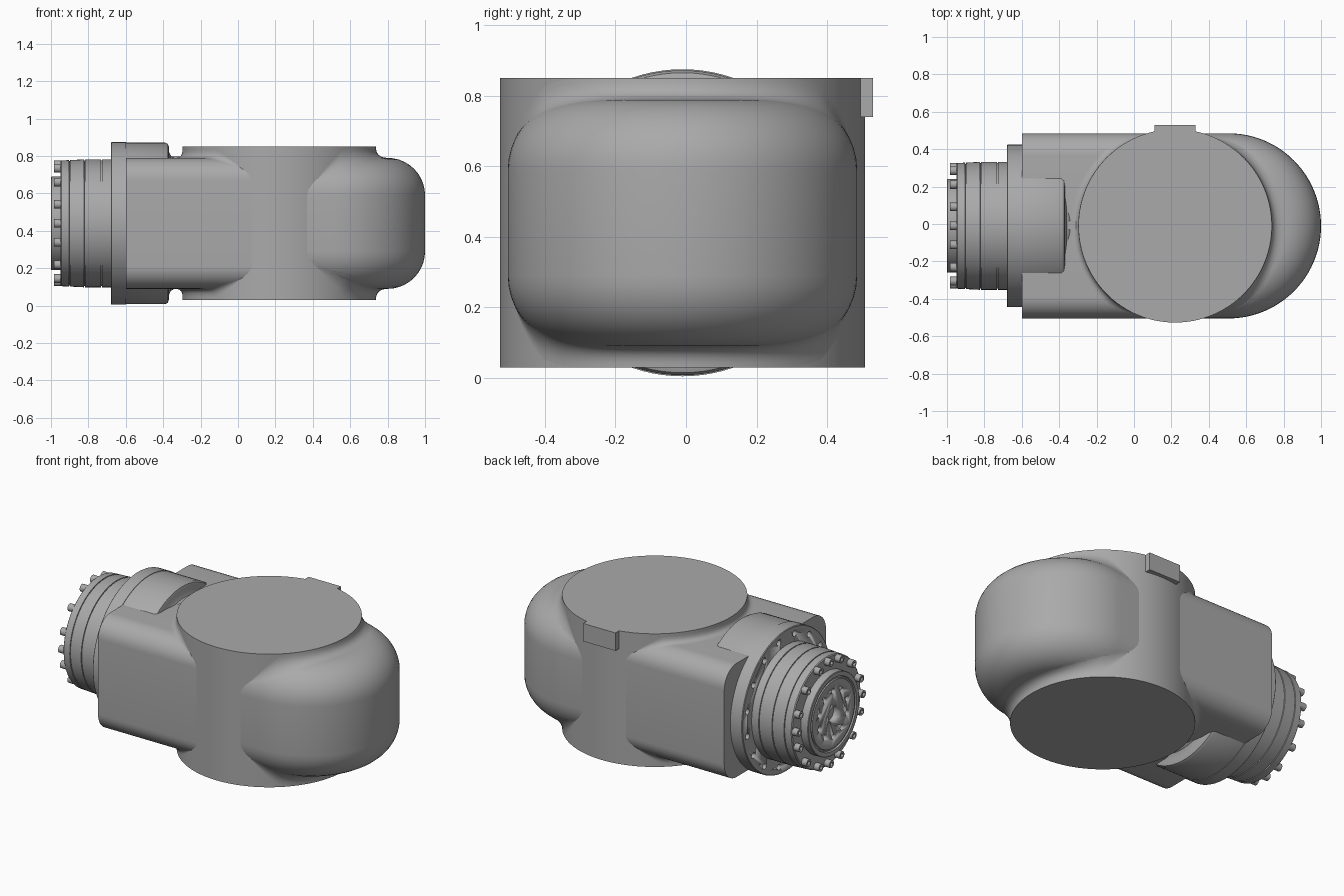
import bpy, bmesh
from math import sin, cos, pi, hypot, sqrt, radians
from mathutils import Matrix, Vector

old = bpy.data.objects.get("Cube")
if old:
    bpy.data.objects.remove(old)

CX, CY, CZ = 0.22, -0.01, 0.44      # drum axis and arm axis height
DRUM_R, HALF_H = 0.517, 0.41
BODY_R, BODY_H = 0.495, 0.35        # half width and half height of the body
BULGE_X, BULGE_C, ARM_C = 0.505, 0.2, 0.12

grey = bpy.data.materials.new("machine grey")
grey.use_nodes = True
COLOUR = (0.4, 0.4, 0.4, 1)
grey.diffuse_color = COLOUR
grey.node_tree.nodes["Principled BSDF"].inputs["Base Color"].default_value = COLOUR


def finish(name, bm, angle=35):
    bmesh.ops.recalc_face_normals(bm, faces=bm.faces)
    mesh = bpy.data.meshes.new(name)
    bm.to_mesh(mesh)
    bm.free()
    mesh.materials.append(grey)
    ob = bpy.data.objects.new(name, mesh)
    bpy.context.collection.objects.link(ob)
    bpy.ops.object.select_all(action="DESELECT")
    ob.select_set(True)
    bpy.context.view_layer.objects.active = ob
    bpy.ops.object.shade_smooth_by_angle(angle=radians(angle))
    return ob


def loft(bm, loops, closed=True, caps=True):
    rows = [[bm.verts.new(p) for p in loop] for loop in loops]
    n = len(rows[0])
    for a, b in zip(rows, rows[1:]):
        for i in range(n if closed else n - 1):
            j = (i + 1) % n
            bm.faces.new((a[i], a[j], b[j], b[i]))
    if caps:
        bm.faces.new(rows[0])
        bm.faces.new(rows[-1])


def on_axis(x, r, a):
    return Vector((x, CY + r * sin(a), CZ + r * cos(a)))


def lathe(name, profile, steps=96):
    bm = bmesh.new()
    loft(bm, [[on_axis(x, r, 2 * pi * i / steps) for i in range(steps)]
              for x, r in profile])
    return finish(name, bm)


def add_pegs(bm, x, length, radius, places, sides=16):
    for ring_r, angle in places:
        spot = Matrix.Translation(on_axis(x, ring_r, angle)) @ Matrix.Rotation(pi / 2, 4, "Y")
        bmesh.ops.create_cone(bm, cap_ends=True, segments=sides, radius1=radius,
                              radius2=radius, depth=length, matrix=spot)


def drill(target, x, length, groups):
    bm = bmesh.new()
    for radius, places in groups:
        add_pegs(bm, x, length, radius, places)
    cutter = finish("hole_cutter", bm)
    cutter.hide_render = True
    mod = target.modifiers.new("holes", "BOOLEAN")
    mod.operation, mod.solver, mod.object = "DIFFERENCE", "EXACT", cutter
    bpy.context.view_layer.objects.active = target
    bpy.ops.object.modifier_apply(modifier="holes")
    bpy.data.objects.remove(cutter)


def box(name, lo, hi):
    bm = bmesh.new()
    lo, hi = Vector(lo), Vector(hi)
    bmesh.ops.create_cube(bm, size=1, matrix=Matrix.Translation((lo + hi) / 2)
                          @ Matrix.Diagonal((*(hi - lo), 1)))
    return finish(name, bm)


# Vertical drum
bm = bmesh.new()
bmesh.ops.create_cone(bm, cap_ends=True, segments=128, radius1=DRUM_R, radius2=DRUM_R,
                      depth=2 * HALF_H, matrix=Matrix.Translation((CX, CY, CZ)))
finish("drum", bm)

# Rounded bulge: stadium outline lofted over a rounded edge
bm = bmesh.new()
loops = []
for side in (-1, 1):
    for k in range(11):
        a = pi / 20 * (10 - k if side < 0 else k)
        r = BODY_R - BULGE_C + BULGE_C * cos(a)
        z = CZ + side * (BODY_H - BULGE_C + BULGE_C * sin(a))
        loop = [(BULGE_X + r * cos(t), CY + r * sin(t), z)
                for t in [pi * i / 48 - pi / 2 for i in range(49)]]
        loops.append([(CX, CY - r, z)] + loop + [(CX, CY + r, z)])
loft(bm, loops)
finish("rounded_bulge", bm)

# Arm: rounded rectangle section swept along x
section = []
for quarter in range(4):
    sy = 1 if quarter in (0, 3) else -1
    sz = 1 if quarter < 2 else -1
    for i in range(11):
        a = pi / 2 * (quarter + i / 10)
        section.append((CY + sy * (BODY_R - ARM_C) + ARM_C * cos(a),
                        CZ + sz * (BODY_H - ARM_C) + ARM_C * sin(a)))
bm = bmesh.new()
loft(bm, [[(x, y, z) for y, z in section] for x in (-0.6, CX)])
finish("arm", bm)


# Concave fillets where the drum meets the body, above and below
def body_height(x, y, c):
    d = hypot(max(0, x - BULGE_X), y - CY) if c == BULGE_C else abs(y - CY)
    e = min(c, max(0, d - (BODY_R - c)))
    return BODY_H - c + sqrt(c * c - e * e)


def fillet(name, middle, spread, c, size):
    bm = bmesh.new()
    for side in (-1, 1):
        rows = []
        for i in range(49):
            t = middle + spread * (i / 24 - 1)
            f = size * min(1, 4 * (1 - abs(i / 24 - 1)) + 0.02)
            h = [body_height(CX + r * cos(t), CY + r * sin(t), c)
                 for r in (DRUM_R, DRUM_R + f)]
            row = []
            for k in range(9):
                s = k / 8
                r = DRUM_R + f * s * s
                z = (1 - s) ** 2 * min(HALF_H, h[0] + f) + 2 * s * (1 - s) * h[0] + s * s * h[1]
                row.append((CX + r * cos(t), CY + r * sin(t), CZ + side * z))
            rows.append(row)
        loft(bm, rows, closed=False, caps=False)
        bmesh.ops.recalc_face_normals(bm, faces=bm.faces)
    finish(name, bm, 60)


fillet("bulge_fillet", 0, radians(66), BULGE_C, 0.065)
fillet("arm_fillet", pi, radians(66), ARM_C, 0.04)

# Round boss sunk into the arm, with a blended inner end
lathe("arm_boss", [(-0.61, 0.432), (-0.39, 0.432), (-0.375, 0.425), (-0.37, 0.41),
                   (-0.37, 0.385), (-0.36, 0.362), (-0.34, 0.35), (-0.33, 0.34)])

# Drilled flange
flange = lathe("flange", [(-0.6, 0.435), (-0.676, 0.435), (-0.68, 0.431)])
drill(flange, -0.68, 0.06, [(0.018, [(0.39, pi * (i + 0.5) / 8) for i in range(16)])])

# Motor housing with thin seam grooves
profile = [(-0.67, 0.342)]
for seam in (-0.73, -0.82, -0.9):
    r = 0.342 if seam > -0.85 else 0.338
    profile += [(seam + 0.003, r), (seam + 0.002, r - 0.006),
                (seam - 0.002, r - 0.006), (seam - 0.003, r)]
profile += [(-0.945, 0.336), (-0.95, 0.33)]
lathe("motor_housing", profile)

# Output hub: raised rim, drilled plate and centre bore
hub = lathe("output_hub", [(-0.94, 0.25), (-0.997, 0.25), (-1.0, 0.247), (-1.0, 0.222),
                           (-0.992, 0.218), (-0.992, 0.21), (-0.998, 0.206)])
drill(hub, -1.0, 0.07, [(0.048, [(0, 0)]),
                        (0.017, [(0.14, 2 * pi * i / 10) for i in range(10)])])

# Socket head bolts: three on each side and one on each diagonal
places = [(0.312, q * pi / 2 + radians(a)) for q in range(4) for a in (-19, 0, 19, 45)]
bm = bmesh.new()
add_pegs(bm, -0.965, 0.04, 0.023, places)
bolts = finish("bolts", bm)
drill(bolts, -0.985, 0.03, [(0.011, places)])

# Small back tab and small rib between boss and drum
box("back_tab", (0.11, 0.4, 0.74), (0.33, 0.53, 0.85))
box("small_rib", (-0.375, -0.03, 0.78), (-0.29, 0.015, 0.797))
